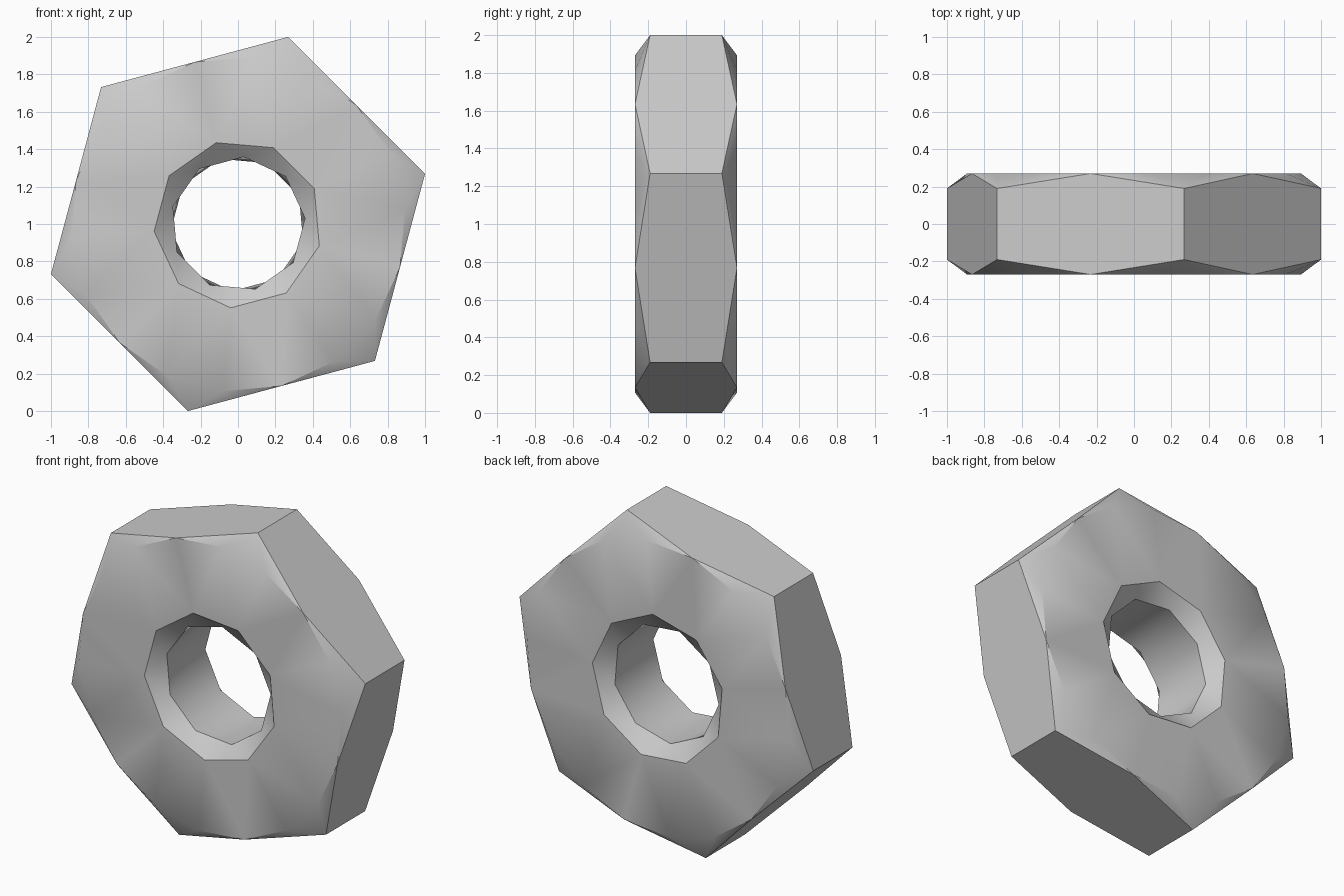
import bpy, bmesh
from math import cos, sin, radians

cube = bpy.data.objects.get("Cube")
if cube:
    bpy.data.objects.remove(cube)

HALF = 0.27          # half thickness
CORNER_HALF = 0.19   # half thickness at the chamfered corners
CORNER_R = 1.0353
FACE_R = CORNER_R * cos(radians(30))
MOUTH_R, BORE_R = 0.45, 0.36
BORE_HALF = HALF - 0.075

bm = bmesh.new()


def ring(count, radius, y, start):
    step = 360 / count
    angles = [radians(start + step * i) for i in range(count)]
    return [bm.verts.new((radius * cos(a), y, 1 + radius * sin(a))) for a in angles]


def zigzag(a, b, shift):
    # Triangle band between two rings turned half a step apart
    n = len(a)
    for j in range(n):
        c, d = b[(j + shift) % n], b[(j + shift + 1) % n]
        bm.faces.new((a[j], a[(j + 1) % n], c))
        bm.faces.new((a[(j + 1) % n], d, c))


def build_end(side, parity):
    y = side * HALF
    rim = ring(18, FACE_R, y, -15)
    corners = ring(6, CORNER_R, side * CORNER_HALF, 15)
    mouth = ring(9, MOUTH_R, y, -15 + 20 * parity)
    bore = ring(9, BORE_R, side * BORE_HALF, 5 + 20 * parity)
    # Flat ring around the hole
    for j in range(9):
        k = 2 * j + parity
        before, here, after = (rim[(k + i) % 18] for i in (-1, 0, 1))
        bm.faces.new((mouth[j], before, here))
        bm.faces.new((mouth[j], here, after))
        bm.faces.new((mouth[j], after, mouth[(j + 1) % 9]))
    # Corner chamfers
    for m, corner in enumerate(corners):
        for i in range(3):
            k = 3 * m + i
            bm.faces.new((corner, rim[k], rim[(k + 1) % 18]))
    # Countersink
    zigzag(mouth, bore, 0)
    return rim, corners, bore


front_rim, front_corners, front_bore = build_end(-1, 0)
back_rim, back_corners, back_bore = build_end(1, 1)

# Six outer flats
for m in range(6):
    n, k = (m + 1) % 6, (3 * m + 3) % 18
    bm.faces.new((front_corners[m], front_rim[k], front_corners[n],
                  back_corners[n], back_rim[k], back_corners[m]))

# Bore wall
zigzag(front_bore, back_bore, 0)

bmesh.ops.recalc_face_normals(bm, faces=bm.faces)
mesh = bpy.data.meshes.new("hex_nut")
bm.to_mesh(mesh)
bm.free()
nut = bpy.data.objects.new("hex_nut", mesh)
bpy.context.collection.objects.link(nut)

# Plain grey metal
steel = bpy.data.materials.new("light_grey")
steel.use_nodes = True
colour = (0.6, 0.6, 0.6, 1)
steel.diffuse_color = colour
steel.node_tree.nodes["Principled BSDF"].inputs["Base Color"].default_value = colour
mesh.materials.append(steel)

bpy.ops.object.select_all(action='DESELECT')
nut.select_set(True)
bpy.context.view_layer.objects.active = nut
bpy.ops.object.shade_smooth_by_angle(angle=radians(30))
